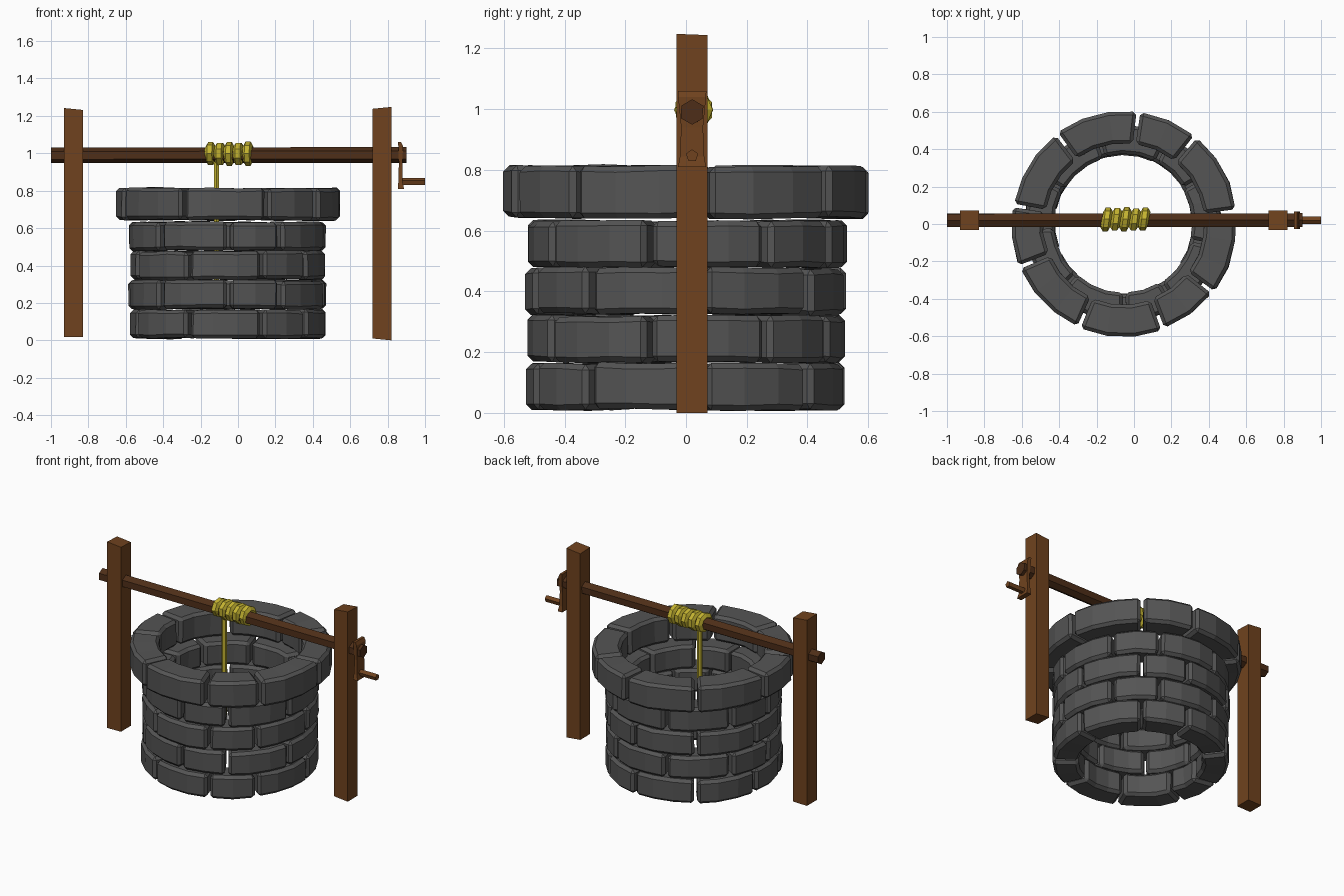
import bpy, bmesh, random
from math import cos, sin, radians, pi
from mathutils import Vector, Matrix

if "Cube" in bpy.data.objects:
    bpy.data.objects.remove(bpy.data.objects["Cube"])

random.seed(4)
CX = -0.055      # well centre in x
AY, AZ = 0.02, 0.99   # axle line


def material(name, rgb):
    m = bpy.data.materials.new(name)
    m.diffuse_color = (*rgb, 1)
    m.use_nodes = True
    m.node_tree.nodes["Principled BSDF"].inputs["Base Color"].default_value = m.diffuse_color
    return m


STONE = material("stone", (0.09, 0.09, 0.09))
WOOD = material("wood", (0.16, 0.055, 0.013))
DARK = material("dark_wood", (0.075, 0.027, 0.009))
ROPE = material("rope", (0.55, 0.45, 0.03))


def finish(bm, name, mat, bevel=0):
    bmesh.ops.recalc_face_normals(bm, faces=bm.faces)
    me = bpy.data.meshes.new(name)
    bm.to_mesh(me)
    bm.free()
    me.materials.append(mat)
    ob = bpy.data.objects.new(name, me)
    bpy.context.collection.objects.link(ob)
    if bevel:
        mod = ob.modifiers.new("chamfer", "BEVEL")
        mod.width = bevel
        mod.segments = 1
        mod.limit_method = 'ANGLE'
        mod.angle_limit = radians(40)
    return ob


def jit(a):
    return random.uniform(-a, a)


def course(name, r_in, r_out, z0, z1, turn):
    """Ring of nine curved blocks, sized large, small, large three times."""
    bm = bmesh.new()
    start = 6.5 + turn
    for span in (44, 32, 44) * 3:
        n = 3 if span > 40 else 2
        gap = 1.0
        rings = []
        dr, dz = jit(0.005), jit(0.003)
        for i in range(n + 1):
            a = radians(start + gap + (span - 2 * gap) * i / n)
            corners = ((r_in, z0), (r_out, z0), (r_out, z1), (r_in, z1))
            rings.append([bm.verts.new((CX + (r + dr + jit(0.004)) * cos(a),
                                        (r + dr) * sin(a),
                                        z + dz + jit(0.004))) for r, z in corners])
        for p, q in zip(rings, rings[1:]):
            for k in range(4):
                bm.faces.new((p[k], p[(k + 1) % 4], q[(k + 1) % 4], q[k]))
        bm.faces.new(rings[0])
        bm.faces.new(rings[-1][::-1])
        start += span
    return finish(bm, name, STONE, 0.018)


def rod(name, p0, p1, radius, sides, mat, wobble=0):
    """Straight prism between two points."""
    bm = bmesh.new()
    p0, p1 = Vector(p0), Vector(p1)
    d = p1 - p0
    M = Matrix.Translation((p0 + p1) / 2) @ d.to_track_quat('Z', 'Y').to_matrix().to_4x4()
    bmesh.ops.create_cone(bm, cap_ends=True, segments=sides, radius1=radius,
                          radius2=radius, depth=d.length, matrix=M)
    for v in bm.verts:
        v.co += Vector((0, jit(wobble), jit(wobble)))
    return finish(bm, name, mat)


def post(name, x0, x1, z_bottom, z_top, slope_bottom, slope_top):
    """Square timber with slightly skewed end cuts."""
    bm = bmesh.new()
    bmesh.ops.create_cube(bm, size=1)
    for v in bm.verts:
        s, t = v.co.x * 2, v.co.y * 2
        top = v.co.z > 0
        z = z_top + slope_top * s - 0.002 * t if top else z_bottom + slope_bottom * s
        v.co = ((x0 + x1) / 2 + s * (x1 - x0) / 2, AY + t * 0.051, z)
    return finish(bm, name, WOOD)


# Stone wall: four staggered courses and a wider rim
for i in range(4):
    z = 0.012 + i * 0.156
    course(f"wall_course_{i + 1}", 0.372, 0.527, z, z + 0.152, -20 * (i % 2))
course("rim_course", 0.43, 0.602, 0.642, 0.813, 0)

# Upright posts
post("left_post", -0.93, -0.83, 0.018, 1.235, 0.001, -0.005)
post("right_post", 0.72, 0.82, 0.005, 1.241, -0.005, 0.005)

# Axle
rod("axle", (-1.0, AY, AZ), (0.9, AY, AZ), 0.041, 6, DARK, 0.002)

# Crank arm: plate pinched in the middle, flared at both ends
bm = bmesh.new()
loops = []
for z, xa, xb, w in ((0.81, 0.855, 0.888, 0.046), (0.845, 0.857, 0.88, 0.04),
                     (0.94, 0.86, 0.879, 0.036), (1.04, 0.857, 0.882, 0.046),
                     (1.06, 0.855, 0.872, 0.047)):
    loops.append([bm.verts.new(c) for c in ((xa, AY - w, z), (xb, AY - w, z),
                                            (xb, AY + w, z), (xa, AY + w, z))])
for p, q in zip(loops, loops[1:]):
    for k in range(4):
        bm.faces.new((p[k], p[(k + 1) % 4], q[(k + 1) % 4], q[k]))
bm.faces.new(loops[0])
bm.faces.new(loops[-1])
finish(bm, "crank_arm", WOOD)
rod("crank_handle", (0.86, AY, 0.847), (1.0, AY, 0.847), 0.021, 5, WOOD)

# Rope coil: five lumpy, slightly tilted wraps around the axle
bm = bmesh.new()
MAJ, MIN, NU, NV = 0.04, 0.026, 8, 6
for i in range(5):
    xc = -0.146 + i * 0.05
    grid = []
    for u in range(NU):
        a = 2 * pi * (u + 0.5 * (i % 2)) / NU
        bump = jit(0.003)
        grid.append([bm.verts.new((xc + MIN * sin(2 * pi * v / NV + pi / 6) + 0.008 * cos(a),
                                   AY + 0.006 + (MAJ + bump + MIN * cos(2 * pi * v / NV + pi / 6)) * cos(a),
                                   AZ + 0.008 + (MAJ + bump + MIN * cos(2 * pi * v / NV + pi / 6)) * sin(a)))
                     for v in range(NV)])
    for u in range(NU):
        for v in range(NV):
            p, q, w = grid[u], grid[(u + 1) % NU], (v + 1) % NV
            bm.faces.new((p[v], q[v], q[w], p[w]))
finish(bm, "rope_coil", ROPE)

# Rope hanging into the well
rod("hanging_rope", (-0.115, AY, 0.3), (-0.115, AY, 0.98), 0.016, 6, ROPE)
